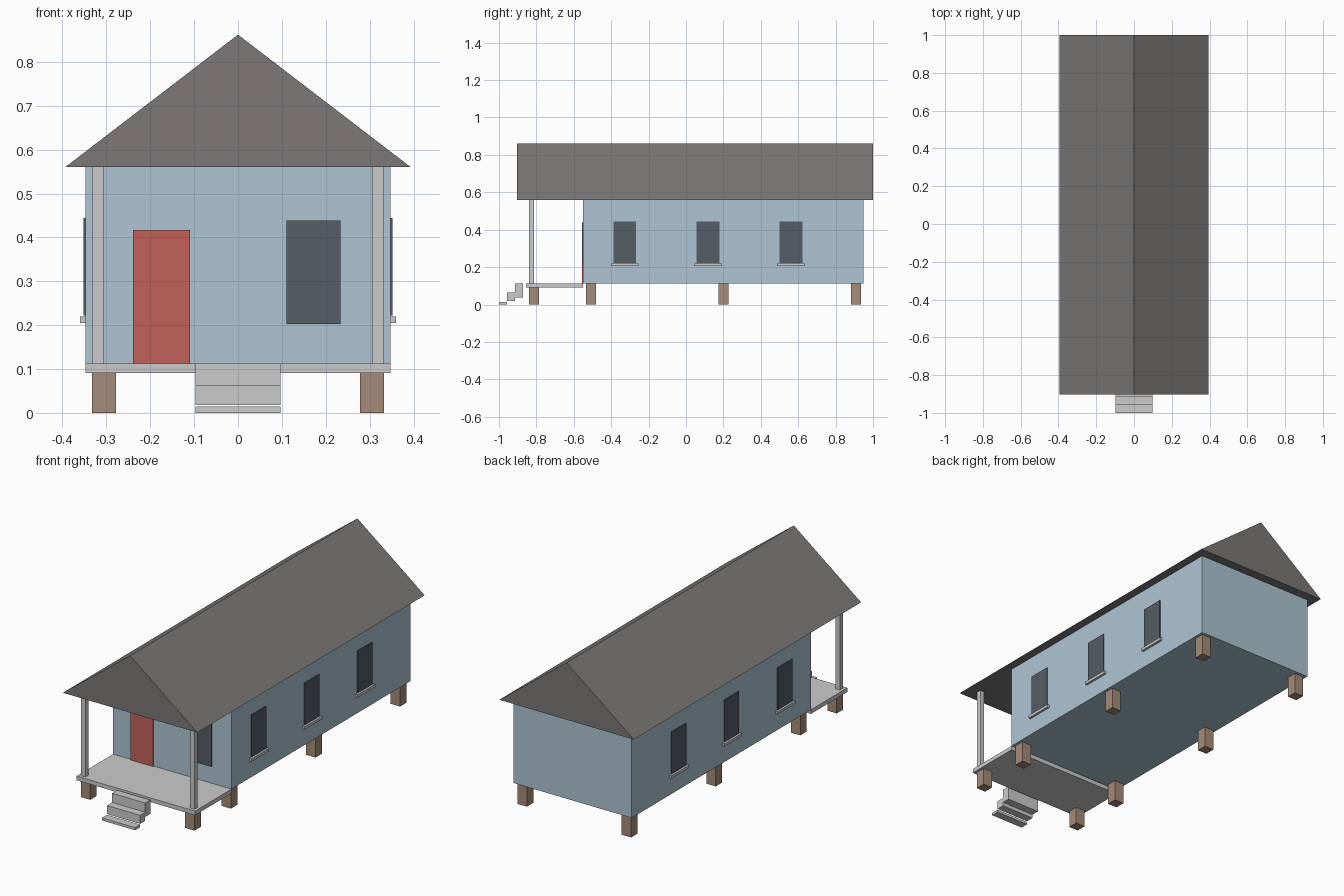
import bpy, bmesh

if "Cube" in bpy.data.objects:
    bpy.data.objects.remove(bpy.data.objects["Cube"])


def material(name, rgb):
    m = bpy.data.materials.new(name)
    m.diffuse_color = (*rgb, 1)
    m.use_nodes = True
    m.node_tree.nodes["Principled BSDF"].inputs["Base Color"].default_value = m.diffuse_color
    return m


WALL = material("blue_siding", (0.42, 0.56, 0.65))
ROOF = material("roof_shingle", (0.20, 0.19, 0.185))
PIER = material("brick", (0.38, 0.26, 0.19))
DOOR = material("red_paint", (0.55, 0.12, 0.10))
GLASS = material("dark_glass", (0.09, 0.11, 0.13))


def add_object(name, bm, mat):
    me = bpy.data.meshes.new(name)
    bmesh.ops.recalc_face_normals(bm, faces=bm.faces)
    bm.to_mesh(me)
    bm.free()
    if mat:
        me.materials.append(mat)
    ob = bpy.data.objects.new(name, me)
    bpy.context.collection.objects.link(ob)
    return ob


def box(name, xs, ys, zs, mat=None):
    """Box from (min, max) ranges on each axis."""
    bm = bmesh.new()
    bmesh.ops.create_cube(bm, size=1)
    for v in bm.verts:
        v.co = [r[0] if c < 0 else r[1] for c, r in zip(v.co, (xs, ys, zs))]
    return add_object(name, bm, mat)


def pair(name, xs, ys, zs, mat=None):
    """The same box on the right and the left side."""
    box(name + "_right", xs, ys, zs, mat)
    box(name + "_left", (-xs[1], -xs[0]), ys, zs, mat)


FLOOR, EAVE, RIDGE = 0.113, 0.56, 0.862

# House body and porch deck
box("house_walls", (-0.347, 0.347), (-0.55, 0.95), (FLOOR, EAVE), WALL)
box("porch_deck", (-0.347, 0.347), (-0.855, -0.55), (0.091, FLOOR))

# Gable roof: triangle extruded along y
bm = bmesh.new()
tri = bm.faces.new([bm.verts.new((x, -0.903, z))
                    for x, z in ((-0.394, EAVE), (0.394, EAVE), (0, RIDGE))])
ext = bmesh.ops.extrude_face_region(bm, geom=[tri], use_keep_orig=True)
bmesh.ops.translate(bm, vec=(0, 1.903, 0),
                    verts=[g for g in ext["geom"] if isinstance(g, bmesh.types.BMVert)])
add_object("gable_roof", bm, ROOF)

# Foundation piers and porch posts
for i, y in enumerate((-0.813, -0.508, 0.2, 0.908)):
    pair(f"pier_{i + 1}", (0.278, 0.333), (y - 0.027, y + 0.027), (0, FLOOR - 0.001), PIER)
pair("porch_post", (0.307, 0.332), (-0.839, -0.814), (FLOOR, EAVE))

# Front door and window
box("front_door", (-0.239, -0.109), (-0.557, -0.545), (FLOOR, 0.417), DOOR)
box("front_window", (0.111, 0.234), (-0.557, -0.545), (0.203, 0.438), GLASS)

# Side windows with sills
for i, y in enumerate((-0.327, 0.118, 0.561)):
    pair(f"side_window_{i + 1}", (0.342, 0.352), (y - 0.061, y + 0.061), (0.222, 0.444), GLASS)
    pair(f"window_sill_{i + 1}", (0.342, 0.360), (y - 0.074, y + 0.074), (0.205, 0.220))

# Porch steps, lowest first
for i, (bottom, top) in enumerate(((0, 0.014), (0.018, 0.063), (0.038, 0.112))):
    y = -1.0 + 0.0425 * i
    box(f"step_{i + 1}", (-0.097, 0.097), (y, y + 0.0425), (bottom, top))
